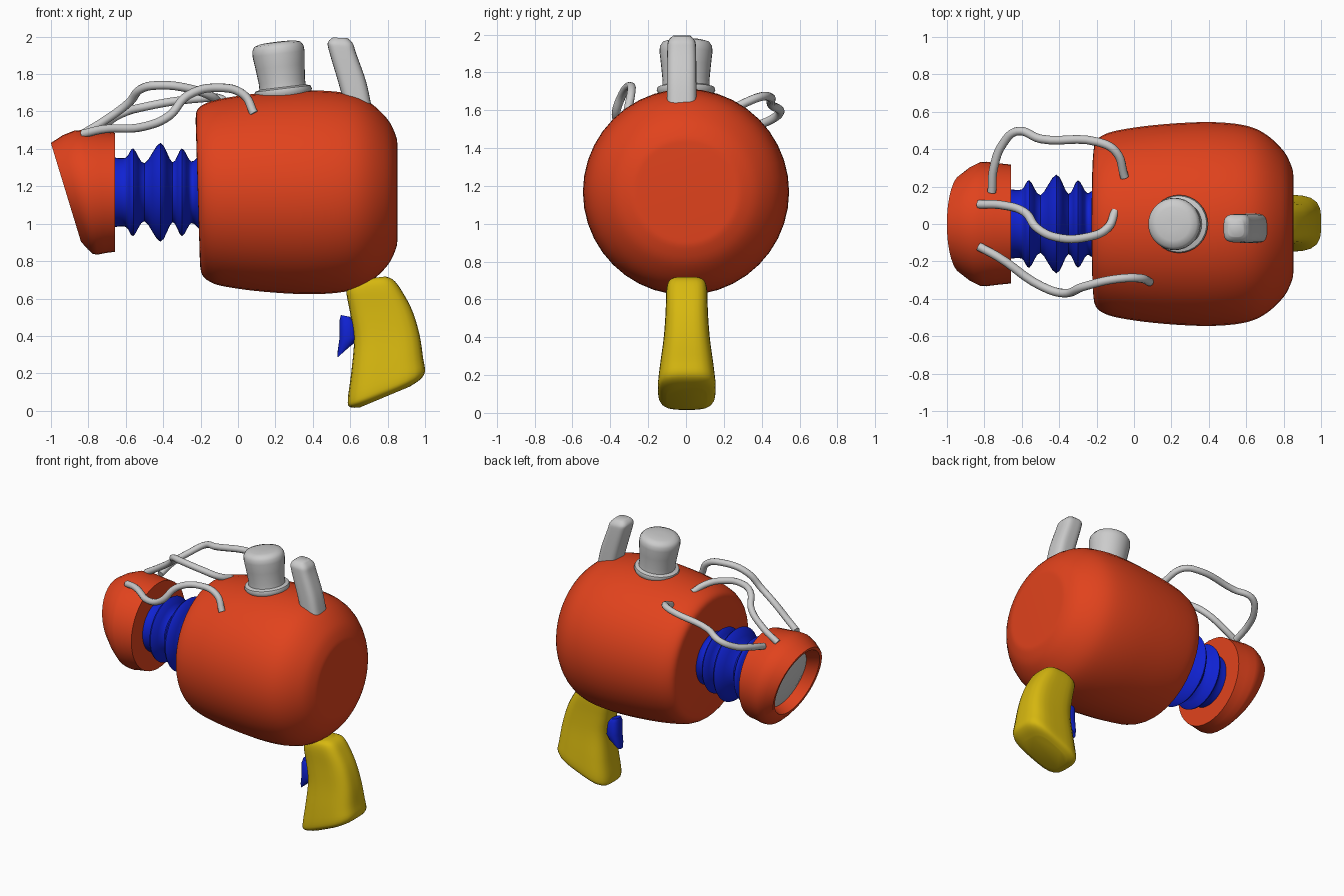
import bpy, bmesh, math
from mathutils import Vector, Matrix

AXIS_Z = 1.168


def material(name, rgb):
    m = bpy.data.materials.new(name)
    m.diffuse_color = (*rgb, 1)
    return m


RED = material("red", (0.75, 0.055, 0.012))
BLUE = material("blue", (0.005, 0.016, 0.65))
YELLOW = material("yellow", (0.68, 0.48, 0.005))


def spline(pts, n=4):
    """Catmull-Rom resampling of any list of equal-length tuples."""
    p = [pts[0]] + list(pts) + [pts[-1]]
    out = []
    for a, b, c, d in zip(p, p[1:], p[2:], p[3:]):
        for k in range(n):
            t = k / n
            out.append(tuple(0.5 * (2 * q + (r - o) * t + (2 * o - 5 * q + 4 * r - s) * t * t
                                    + (3 * q - o - 3 * r + s) * t ** 3)
                             for o, q, r, s in zip(a, b, c, d)))
    return out + [tuple(pts[-1])]


def x_ring(x, r, lean=0.0, n=40):
    """Circle around the main axis; lean slants its plane towards -x at the top."""
    ring = []
    for i in range(n):
        a = math.tau * i / n
        z = r * math.sin(a)
        ring.append(Vector((x - lean * z, r * math.cos(a), AXIS_Z + z)))
    return ring


def section(fx, fz, bx, bz, hw, y=0.0, power=3.6, n=32):
    """Rounded rectangle between a front and a back point of the side outline."""
    f, b = Vector((fx, y, fz)), Vector((bx, y, bz))
    mid, half = (f + b) / 2, (b - f) / 2
    ring = []
    for i in range(n):
        a = math.tau * (i + 0.5) / n
        c, s = math.cos(a), math.sin(a)
        k = (abs(c) ** power + abs(s) ** power) ** (-1 / power)
        ring.append(mid + half * c * k + Vector((0, hw * s * k, 0)))
    return ring


def loft(name, rings, mat=None, angle=40):
    bm = bmesh.new()
    loops = [[bm.verts.new(p) for p in ring] for ring in rings]
    for lo, hi in zip(loops, loops[1:]):
        for i in range(len(lo)):
            j = (i + 1) % len(lo)
            bm.faces.new((lo[i], lo[j], hi[j], hi[i]))
    bm.faces.new(loops[0][::-1])
    bm.faces.new(loops[-1])
    bmesh.ops.recalc_face_normals(bm, faces=bm.faces)
    me = bpy.data.meshes.new(name)
    bm.to_mesh(me)
    bm.free()
    ob = bpy.data.objects.new(name, me)
    bpy.context.collection.objects.link(ob)
    if mat:
        me.materials.append(mat)
    bpy.ops.object.select_all(action='DESELECT')
    ob.select_set(True)
    bpy.context.view_layer.objects.active = ob
    bpy.ops.object.shade_smooth_by_angle(angle=math.radians(angle))
    return ob


# Main barrel-shaped body
loft("body", [x_ring(*p) for p in spline([
    (-0.215, 0.39, 0.03), (-0.205, 0.44, 0.03), (-0.165, 0.475, 0.02), (-0.08, 0.502, 0),
    (0.12, 0.53, 0), (0.38, 0.545, 0), (0.58, 0.53, 0), (0.70, 0.483, 0),
    (0.80, 0.39, 0), (0.845, 0.30, 0), (0.852, 0.25, 0)])], RED)

# Bellows between body and nozzle
loft("bellows", [x_ring(*p) for p in spline([
    (-0.67, 0.187), (-0.60, 0.185), (-0.56, 0.234), (-0.50, 0.155), (-0.415, 0.264),
    (-0.35, 0.16), (-0.30, 0.234), (-0.25, 0.165), (-0.20, 0.205)])], BLUE, 60)

# Slanted nozzle with a hollow mouth
loft("nozzle", [x_ring(*p) for p in [
    (-0.658, 0.318, 0), (-0.73, 0.325, 0.06), (-0.79, 0.333, 0.12), (-0.825, 0.33, 0.15),
    (-0.87, 0.305, 0.22), (-0.92, 0.264, 0.305), (-0.918, 0.243, 0.305),
    (-0.82, 0.205, 0.30)]], RED)

# Domed lens inside the nozzle
loft("lens", [x_ring(x, r, 0.30) for x, r in [
    (-0.80, 0.208), (-0.835, 0.208), (-0.85, 0.16), (-0.86, 0.09), (-0.864, 0.02)]])

# Top cap with a flange, tipped slightly forward
tilt = Matrix.Translation((0.242, 0, 1.70)) @ Matrix.Rotation(-0.12, 4, 'Y')
cap_profile = [(0.13, -0.06), (0.148, -0.01), (0.155, 0.005), (0.15, 0.022), (0.125, 0.03),
               (0.124, 0.06), (0.132, 0.14), (0.14, 0.21), (0.138, 0.24), (0.124, 0.262),
               (0.09, 0.272), (0.03, 0.275)]
loft("top_cap", [[tilt @ Vector((r * math.cos(math.tau * i / 32), r * math.sin(math.tau * i / 32), z))
                  for i in range(32)] for r, z in cap_profile], None, 50)

# Rear sight fin
loft("rear_fin", [section(*p, y=-0.023) for p in spline([
    (0.565, 1.65, 0.715, 1.62, 0.078), (0.535, 1.76, 0.685, 1.76, 0.078),
    (0.485, 1.93, 0.632, 1.91, 0.076), (0.482, 1.972, 0.615, 1.962, 0.07),
    (0.505, 1.995, 0.585, 1.993, 0.045)])], None, 60)

# Curved grip
loft("grip", [section(*p, y=0.004) for p in spline([
    (0.68, 0.705, 0.79, 0.718, 0.07), (0.62, 0.69, 0.83, 0.70, 0.095),
    (0.58, 0.645, 0.87, 0.65, 0.108), (0.60, 0.52, 0.93, 0.54, 0.112),
    (0.62, 0.38, 0.97, 0.41, 0.122), (0.605, 0.20, 0.99, 0.28, 0.142),
    (0.587, 0.06, 1.0, 0.21, 0.152), (0.598, 0.02, 0.975, 0.168, 0.142),
    (0.65, 0.017, 0.92, 0.13, 0.105)])], YELLOW, 60)

# Trigger
loft("trigger", [section(*p, power=2.6) for p in [
    (0.55, 0.512, 0.60, 0.502, 0.035), (0.543, 0.485, 0.63, 0.475, 0.052),
    (0.543, 0.39, 0.64, 0.39, 0.055), (0.533, 0.32, 0.62, 0.36, 0.048),
    (0.532, 0.285, 0.60, 0.345, 0.035)]], BLUE)


# Hoses from nozzle to body
def hose(name, pts):
    cu = bpy.data.curves.new(name, 'CURVE')
    cu.dimensions = '3D'
    cu.bevel_depth = 0.023
    cu.bevel_resolution = 3
    cu.use_fill_caps = True
    cu.resolution_u = 6
    sp = cu.splines.new('BEZIER')
    sp.bezier_points.add(len(pts) - 1)
    for bp, co in zip(sp.bezier_points, pts):
        bp.co = co
        bp.handle_left_type = bp.handle_right_type = 'AUTO'
    bpy.context.collection.objects.link(bpy.data.objects.new(name, cu))


hose("hose_far", [(-0.76, 0.17, 1.46), (-0.75, 0.30, 1.50), (-0.70, 0.43, 1.54),
                  (-0.62, 0.497, 1.59), (-0.50, 0.455, 1.625), (-0.20, 0.44, 1.67),
                  (-0.10, 0.39, 1.67), (-0.05, 0.25, 1.61)])
hose("hose_middle", [(-0.83, 0.105, 1.48), (-0.70, 0.10, 1.56), (-0.58, 0.06, 1.65),
                     (-0.52, -0.02, 1.72), (-0.42, -0.07, 1.74), (-0.25, -0.07, 1.72),
                     (-0.14, -0.02, 1.68), (-0.10, 0.07, 1.645)])
hose("hose_near", [(-0.83, -0.12, 1.48), (-0.72, -0.18, 1.505), (-0.50, -0.33, 1.52),
                   (-0.37, -0.37, 1.575), (-0.27, -0.335, 1.685), (-0.10, -0.295, 1.727),
                   (0.03, -0.29, 1.69), (0.085, -0.31, 1.59)])
